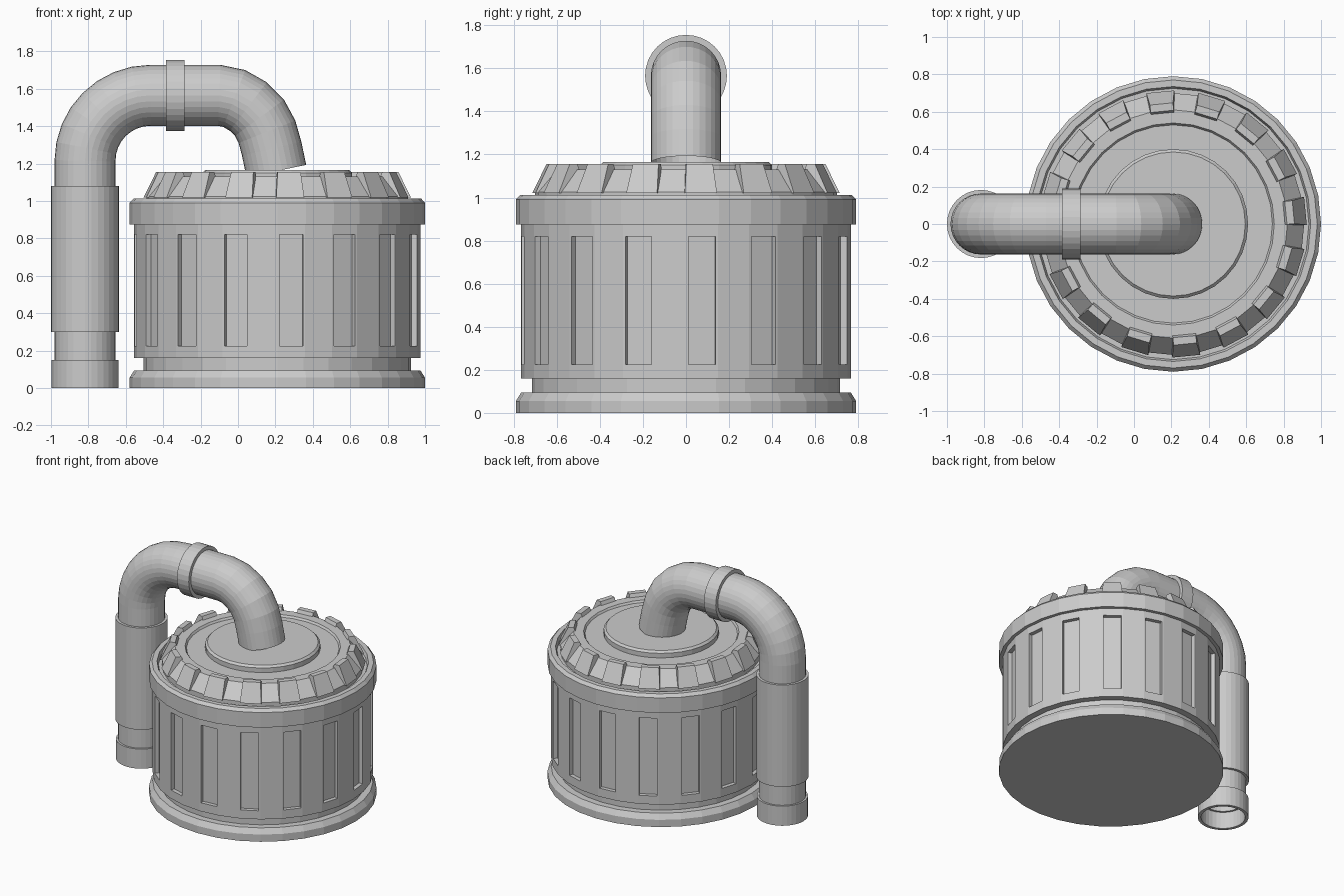
import bpy, bmesh, math
from mathutils import Vector, Matrix

cube = bpy.data.objects.get("Cube")
if cube:
    bpy.data.objects.remove(cube)

SIDES = 32
DRUM_X, PIPE_X, PIPE_Z = 0.21, -0.818, 1.565

grey = bpy.data.materials.new("plain_grey")
grey.use_nodes = True
grey.diffuse_color = (0.6, 0.6, 0.6, 1)
grey.node_tree.nodes["Principled BSDF"].inputs["Base Color"].default_value = (0.6, 0.6, 0.6, 1)


def add_object(name, bm, location):
    bmesh.ops.recalc_face_normals(bm, faces=bm.faces)
    mesh = bpy.data.meshes.new(name)
    bm.to_mesh(mesh)
    bm.free()
    mesh.materials.append(grey)
    obj = bpy.data.objects.new(name, mesh)
    obj.location = location
    bpy.context.collection.objects.link(obj)
    return obj


def lathe(profile, closed=False):
    """Revolve (radius, height) points about z."""
    bm = bmesh.new()
    pts = profile + profile[:1] if closed else profile
    verts = [bm.verts.new((r, 0, z)) for r, z in pts]
    edges = [bm.edges.new(p) for p in zip(verts, verts[1:])]
    bmesh.ops.spin(bm, geom=verts + edges, axis=(0, 0, 1), cent=(0, 0, 0),
                   angle=math.tau, steps=SIDES, use_duplicate=False)
    bmesh.ops.remove_doubles(bm, verts=bm.verts, dist=0.0005)
    return bm


def segment(face):
    c = face.calc_center_median()
    return int((math.atan2(c.y, c.x) % math.tau) / math.tau * SIDES)


drum_at = (DRUM_X, 0, 0)

# Base foot with bevelled top edge
add_object("base_foot", lathe([(0, 0), (0.79, 0), (0.79, 0.055), (0.765, 0.095), (0, 0.095)]), drum_at)

# Recessed neck above the foot
add_object("base_groove", lathe([(0.715, 0.09), (0.715, 0.17)]), drum_at)

# Drum wall with a recessed slot in every other side
bm = lathe([(0.7, 0.16), (0.765, 0.16), (0.765, 0.225), (0.765, 0.82), (0.765, 0.88)])
slots = [f for f in bm.faces if 0.4 < f.calc_center_median().z < 0.6 and segment(f) % 2 == 0]
for f in slots:
    out = f.calc_center_median()
    out.z = 0
    out.normalize()
    # narrow the slot, keeping its full height
    rim = bmesh.ops.extrude_discrete_faces(bm, faces=[f])["faces"][0]
    mid = rim.calc_center_median()
    side = out.cross(Vector((0, 0, 1)))
    outer = list(rim.verts)
    for v in outer:
        v.co -= side * (0.012 if (v.co - mid).dot(side) > 0 else -0.012)
    # push the slot floor inward
    floor = bmesh.ops.extrude_discrete_faces(bm, faces=[rim])["faces"][0]
    for v in floor.verts:
        v.co -= out * 0.03
add_object("drum_wall", bm, drum_at)

# Rim flange with a groove inside it
add_object("rim_flange", lathe([(0.7, 0.875), (0.79, 0.875), (0.79, 0.99), (0.77, 1.012),
                                (0.735, 1.012), (0.725, 0.985), (0.65, 0.985)]), drum_at)

# Sloped lid with a recessed centre
add_object("lid", lathe([(0.7, 0.98), (0.7, 1.025), (0.61, 1.13), (0.54, 1.13), (0.53, 1.115), (0, 1.115)]), drum_at)

# Raised cap under the pipe
add_object("lid_cap", lathe([(0.4, 1.11), (0.4, 1.15), (0.385, 1.165), (0, 1.165)]), drum_at)

# Ring of wedge teeth around the lid
bm = bmesh.new()
section = [(0.71, 1.02), (0.645, 1.155), (0.605, 1.155), (0.59, 1.12), (0.66, 1.02)]
for i in range(0, SIDES, 2):
    mid = math.tau * (i + 0.5) / SIDES
    ends = []
    for s in (-1, 1):
        ring = []
        for r, z in section:
            half = 0.062 if z > 1.1 else 0.075
            co = Matrix.Rotation(mid, 3, 'Z') @ Vector((r, s * half, z))
            ring.append(bm.verts.new(co))
        ends.append(ring)
        bm.faces.new(ring)
    a, b = ends
    for k in range(len(section)):
        n = (k + 1) % len(section)
        bm.faces.new((a[k], a[n], b[n], b[k]))
add_object("lid_teeth", bm, drum_at)

# Bent pipe: left quarter bend, straight run, then down into the cap
bend = 0.35
path = [(PIPE_X, 1.0)]
for k in range(9):
    t = math.pi / 2 * k / 8
    path.append((PIPE_X + bend - bend * math.cos(t), PIPE_Z - bend + bend * math.sin(t)))
path += [(-0.1, PIPE_Z), (-0.02, 1.548), (0.055, 1.505), (0.115, 1.445),
         (0.155, 1.37), (0.18, 1.28), (0.205, 1.16)]
bm = bmesh.new()
rings = []
for i, (x, z) in enumerate(path):
    x0, z0 = path[max(i - 1, 0)]
    x1, z1 = path[min(i + 1, len(path) - 1)]
    along = Vector((x1 - x0, 0, z1 - z0)).normalized()
    across = Vector((0, 1, 0)).cross(along)
    rings.append([bm.verts.new(Vector((x, 0, z)) + 0.163 * (across * math.cos(a) + Vector((0, math.sin(a), 0))))
                  for a in (math.tau * j / SIDES for j in range(SIDES))])
for a, b in zip(rings, rings[1:]):
    for j in range(SIDES):
        n = (j + 1) % SIDES
        bm.faces.new((a[j], a[n], b[n], b[j]))
add_object("bent_pipe", bm, (0, 0, 0))

# Collar clamped on the straight run
collar = add_object("pipe_collar", lathe([(0.15, -0.05), (0.19, -0.05), (0.19, 0.05), (0.15, 0.05)], True),
                    (-0.335, 0, PIPE_Z))
collar.rotation_euler.y = math.pi / 2

# Downpipe: sleeve, neck and hollow foot
add_object("downpipe", lathe([(0.155, 0), (0.178, 0), (0.178, 0.15), (0.163, 0.15), (0.163, 0.3),
                              (0.182, 0.3), (0.182, 1.08), (0.14, 1.08), (0.14, 0.13), (0.155, 0.13)], True),
           (PIPE_X, 0, 0))
